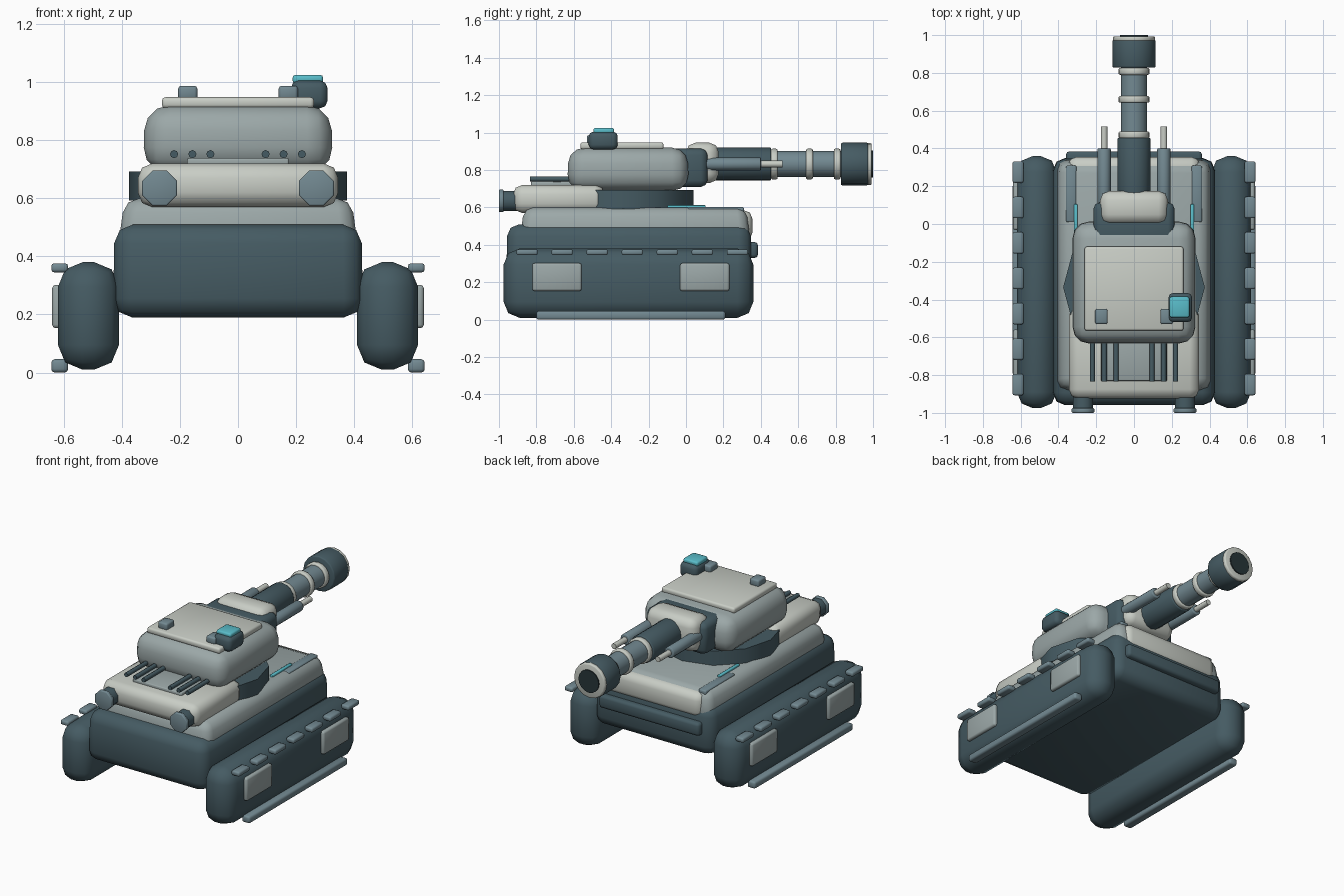
import bpy, bmesh, math
from mathutils import Matrix, Vector

if "Cube" in bpy.data.objects:
    bpy.data.objects.remove(bpy.data.objects["Cube"])


def material(name, rgb):
    m = bpy.data.materials.new(name)
    m.diffuse_color = (*rgb, 1)
    m.use_nodes = True
    m.node_tree.nodes["Principled BSDF"].inputs["Base Color"].default_value = m.diffuse_color
    return m


DARK = material("dark_slate", (0.06, 0.105, 0.125))
STEEL = material("steel_blue", (0.17, 0.25, 0.285))
MID = material("mid_grey", (0.33, 0.39, 0.39))
LIGHT = material("pale_grey", (0.58, 0.61, 0.56))
CYAN = material("cyan_glow", (0.10, 0.50, 0.58))
BLACK = material("bore_dark", (0.02, 0.035, 0.04))


def finish(name, bm, mat):
    bmesh.ops.recalc_face_normals(bm, faces=bm.faces)
    me = bpy.data.meshes.new(name)
    bm.to_mesh(me)
    bm.free()
    me.materials.append(mat)
    ob = bpy.data.objects.new(name, me)
    bpy.context.collection.objects.link(ob)
    bpy.ops.object.select_all(action='DESELECT')
    ob.select_set(True)
    bpy.context.view_layer.objects.active = ob
    bpy.ops.object.shade_smooth_by_angle(angle=math.radians(50))
    return ob


def box(name, x, y, z, mat, bevel=0.01, seg=2, taper=(1, 1)):
    """Bevelled box from (min, max) ranges; taper scales the top in x and y."""
    bm = bmesh.new()
    bmesh.ops.create_cube(bm, size=1)
    mid = Vector([(r[0] + r[1]) / 2 for r in (x, y, z)])
    for v in bm.verts:
        top = v.co.z > 0
        v.co = mid + Vector((v.co.x * (x[1] - x[0]) * (taper[0] if top else 1),
                             v.co.y * (y[1] - y[0]) * (taper[1] if top else 1),
                             v.co.z * (z[1] - z[0])))
    bmesh.ops.bevel(bm, geom=bm.edges[:], offset=bevel, segments=seg,
                    profile=0.5, affect='EDGES', clamp_overlap=True)
    return finish(name, bm, mat)


def rod(name, x, z, y0, y1, r, mat, sides=16, bevel=0.0, spin=0.0):
    """Cylinder running along y."""
    bm = bmesh.new()
    bmesh.ops.create_cone(bm, cap_ends=True, segments=sides, radius1=r, radius2=r, depth=y1 - y0)
    if bevel:
        rims = [e for e in bm.edges if abs(e.verts[0].co.z - e.verts[1].co.z) < 1e-5]
        bmesh.ops.bevel(bm, geom=rims, offset=bevel, segments=2, profile=0.5, affect='EDGES')
    bm.transform(Matrix.Translation((x, (y0 + y1) / 2, z)) @ Matrix.Rotation(math.pi / 2, 4, 'X')
                 @ Matrix.Rotation(spin, 4, 'Z'))
    return finish(name, bm, mat)


def pair(name, x, *args, **kw):
    """Box on both sides of the centre line."""
    box(name + "_right", x, *args, **kw)
    box(name + "_left", (-x[1], -x[0]), *args, **kw)


# Tracks with pads, side plates and lower rail
pair("track", (0.41, 0.62), (-0.975, 0.36), (0.01, 0.38), DARK, bevel=0.085)
for i in range(7):
    y = 0.275 - 0.1875 * i
    pair(f"track_pad_{i}", (0.585, 0.643), (y - 0.057, y + 0.057), (0.345, 0.376), STEEL)
for i, y in enumerate((-0.69, 0.10)):
    pair(f"side_plate_{i}", (0.59, 0.64), (y - 0.132, y + 0.132), (0.153, 0.302), MID, bevel=0.012)
pair("track_rail", (0.585, 0.643), (-0.80, 0.21), (0.0, 0.046), STEEL, bevel=0.012)

# Hull
box("lower_hull", (-0.43, 0.43), (-0.96, 0.35), (0.19, 0.51), DARK, bevel=0.065, taper=(0.99, 0.995))
box("upper_hull", (-0.415, 0.415), (-0.89, 0.345), (0.42, 0.60), MID, bevel=0.05, taper=(0.94, 0.96))
box("front_glacis", (-0.35, 0.35), (0.12, 0.355), (0.42, 0.585), LIGHT, bevel=0.045)
box("front_bar", (-0.36, 0.36), (0.31, 0.385), (0.33, 0.415), DARK, bevel=0.018)
pair("deck_strip", (0.305, 0.36), (0.01, 0.31), (0.57, 0.602), STEEL, bevel=0.008)
pair("light_strip", (0.298, 0.318), (-0.10, 0.105), (0.59, 0.612), CYAN, bevel=0.004)

# Engine deck with grille and exhausts
box("engine_deck", (-0.345, 0.345), (-0.925, -0.435), (0.57, 0.72), LIGHT, bevel=0.05)
box("grille_plate", (-0.175, 0.175), (-0.83, -0.55), (0.71, 0.738), MID, bevel=0.006)
for s in (-1, 1):
    for i, x in enumerate((0.095, 0.157, 0.22)):
        rod(f"grille_bar_{s}_{i}", s * x, 0.752, -0.835, -0.55, 0.014, DARK, sides=8)
    rod(f"exhaust_{s}", s * 0.27, 0.635, -0.99, -0.85, 0.058, DARK, sides=8, spin=math.pi / 8)
    rod(f"exhaust_cap_{s}", s * 0.27, 0.635, -1.0, -0.975, 0.065, STEEL, sides=8, bevel=0.005,
        spin=math.pi / 8)

# Turret ring
bm = bmesh.new()
bmesh.ops.create_cone(bm, cap_ends=True, segments=12, radius1=0.375, radius2=0.375, depth=0.10)
bm.transform(Matrix.Translation((0, -0.335, 0.643)) @ Matrix.Rotation(0, 4, 'Z'))
finish("turret_ring", bm, DARK)

# Turret, roof and sight
box("turret", (-0.327, 0.327), (-0.635, 0.015), (0.69, 0.92), MID, bevel=0.085, seg=3, taper=(0.98, 0.98))
box("roof_plate", (-0.262, 0.262), (-0.565, -0.12), (0.91, 0.948), LIGHT, bevel=0.012)
pair("roof_block", (0.14, 0.206), (-0.53, -0.45), (0.94, 0.987), STEEL, bevel=0.01)
box("sight_housing", (0.182, 0.308), (-0.52, -0.365), (0.91, 1.005), DARK, bevel=0.025)
box("sight_lens", (0.188, 0.293), (-0.495, -0.385), (0.995, 1.025), CYAN, bevel=0.01)

# Mantlet
box("mantlet_base", (-0.215, 0.215), (-0.13, 0.115), (0.71, 0.915), DARK, bevel=0.035)
box("mantlet_cover", (-0.18, 0.18), (0.0, 0.175), (0.73, 0.946), LIGHT, bevel=0.05)

# Main gun
GZ = 0.832
rod("gun_sleeve", 0, GZ, 0.05, 0.455, 0.088, DARK, bevel=0.006)
rod("gun_barrel", 0, GZ, 0.40, 0.85, 0.07, STEEL)
for i, y in enumerate((0.472, 0.66, 0.808)):
    rod(f"barrel_ring_{i}", 0, GZ, y - 0.018, y + 0.018, 0.082, LIGHT, bevel=0.008)
rod("muzzle_brake", 0, GZ, 0.828, 0.975, 0.114, DARK, bevel=0.008)
rod("muzzle_ring", 0, GZ, 0.965, 0.993, 0.112, LIGHT, bevel=0.008)
rod("muzzle_bore", 0, GZ, 0.98, 1.0, 0.073, BLACK)

# Secondary tubes beside the gun
for s in (-1, 1):
    rod(f"side_tube_{s}", s * 0.158, GZ, 0.05, 0.40, 0.035, STEEL, sides=12, bevel=0.005)
    rod(f"side_tube_tip_{s}", s * 0.158, GZ, 0.38, 0.515, 0.018, LIGHT, sides=10)
